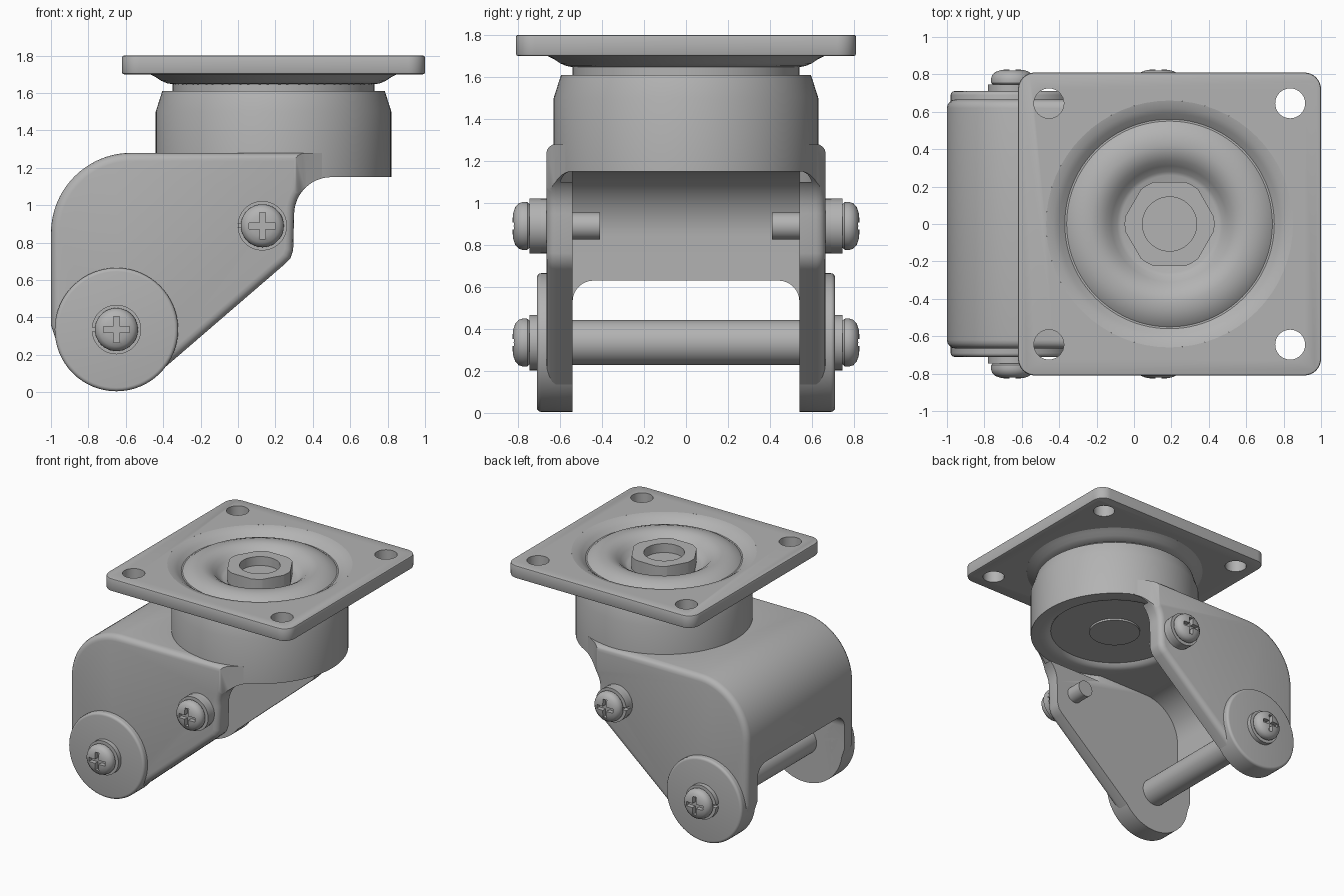
import bpy, bmesh
from math import sin, cos, pi, radians
from mathutils import Matrix, Vector

if "Cube" in bpy.data.objects:
    bpy.data.objects.remove(bpy.data.objects["Cube"])

steel = bpy.data.materials.new("grey_steel")
steel.use_nodes = True
GREY = (0.45, 0.45, 0.45, 1)
steel.diffuse_color = GREY
steel.node_tree.nodes["Principled BSDF"].inputs["Base Color"].default_value = GREY

CX = 0.19            # swivel axis
AXLE = (-0.65, 0.335)
PIN = (0.13, 0.89)


def finish(name, bm):
    bmesh.ops.recalc_face_normals(bm, faces=bm.faces)
    me = bpy.data.meshes.new(name)
    bm.to_mesh(me)
    bm.free()
    ob = bpy.data.objects.new(name, me)
    bpy.context.collection.objects.link(ob)
    me.materials.append(steel)
    return ob


def arc(cx, cy, r, a0, a1, n=16):
    steps = [radians(a0 + (a1 - a0) * i / n) for i in range(n + 1)]
    return [(cx + r * cos(a), cy + r * sin(a)) for a in steps]


def prism(name, pts, axis, lo, hi, rim=0, segs=4):
    """Extrude a 2D outline along an axis, optionally rounding both rims."""
    place = {"x": lambda u, v, w: (w, u, v),
             "y": lambda u, v, w: (u, w, v),
             "z": lambda u, v, w: (u, v, w)}[axis]
    bm = bmesh.new()
    a = [bm.verts.new(place(u, v, lo)) for u, v in pts]
    b = [bm.verts.new(place(u, v, hi)) for u, v in pts]
    caps = [bm.faces.new(a), bm.faces.new(b)]
    n = len(pts)
    for i in range(n):
        j = (i + 1) % n
        bm.faces.new((a[i], a[j], b[j], b[i]))
    bmesh.ops.recalc_face_normals(bm, faces=bm.faces)
    if rim:
        edges = list({e for f in caps for e in f.edges})
        bmesh.ops.bevel(bm, geom=edges, offset=rim, segments=segs,
                        profile=0.5, affect='EDGES', clamp_overlap=False)
    return finish(name, bm)


def lathe(name, profile, x, z=0, side=0, steps=64):
    """Revolve (radius, height); side 0 is upright, -1/+1 points along y."""
    bm = bmesh.new()
    vs = [bm.verts.new((r, 0, h)) for r, h in profile]
    es = [bm.edges.new(p) for p in zip(vs, vs[1:])]
    bmesh.ops.spin(bm, geom=vs + es, cent=(0, 0, 0), axis=(0, 0, 1),
                   angle=2 * pi, steps=steps)
    bmesh.ops.remove_doubles(bm, verts=bm.verts, dist=1e-4)
    turn = Matrix.Rotation(-side * pi / 2, 4, 'X')
    bm.transform(Matrix.Translation((x, 0, z)) @ turn)
    return finish(name, bm)


def drum(name, r, lo, hi, *where, soft=0.0, **kw):
    pts = [(0, lo), (r, lo)]
    if soft:
        pts += arc(r - soft, hi - soft, soft, 0, 90, 4)
    else:
        pts.append((r, hi))
    return lathe(name, pts + [(0, hi)], *where, **kw)


def box(name, centre, size):
    bm = bmesh.new()
    bmesh.ops.create_cube(bm, size=1)
    bm.transform(Matrix.Translation(centre) @ Matrix.Diagonal(Vector(size).to_4d()))
    return finish(name, bm)


def carve(ob, cutter, op='DIFFERENCE'):
    mod = ob.modifiers.new("carve", 'BOOLEAN')
    mod.operation, mod.object, mod.solver = op, cutter, 'EXACT'
    cutter.hide_render = True
    bpy.context.view_layer.objects.active = ob
    bpy.ops.object.modifier_apply(modifier=mod.name)
    bpy.data.objects.remove(cutter)


# Mounting plate with bolt holes and a central opening for the pressed dish
H, R = 0.81, 0.09
outline = []
for k, (sx, sy) in enumerate([(1, 1), (-1, 1), (-1, -1), (1, -1)]):
    outline += arc(CX + sx * (H - R), sy * (H - R), R, 90 * k, 90 * k + 90, 8)
plate = prism("mounting_plate", outline, "z", 1.70, 1.80, rim=0.01, segs=2)
for sx in (-1, 1):
    for sy in (-1, 1):
        hole = prism("hole", arc(CX + sx * 0.645, sy * 0.645, 0.08, 0, 348.75, 31),
                     "z", 1.6, 1.9)
        carve(plate, hole)
carve(plate, drum("opening", 0.66, 1.6, 1.9, CX))

# Pressed dish with raised ring
lathe("pressed_dish", [
    (0, 1.69), (0.26, 1.69), (0.28, 1.70), (0.31, 1.73), (0.34, 1.76), (0.38, 1.782),
    (0.42, 1.79), (0.47, 1.785), (0.52, 1.768), (0.55, 1.745), (0.56, 1.745),
    (0.59, 1.77), (0.62, 1.79), (0.66, 1.80), (0.66, 1.70), (0.63, 1.685),
    (0.60, 1.665), (0.57, 1.652), (0.53, 1.645), (0, 1.645)], CX, steps=96)

# Centre nut with bore
nut = prism("centre_nut", arc(CX, 0, 0.26, 0, 300, 5), "z", 1.68, 1.79)
carve(nut, drum("nut_corners", 0.24, 1.6, 1.9, CX), 'INTERSECT')
carve(nut, drum("nut_bore", 0.145, 1.72, 1.9, CX))

# Swivel neck and housing, hollowed slightly underneath
drum("swivel_neck", 0.54, 1.58, 1.65, CX)
lathe("swivel_housing", [
    (0, 1.61), (0.595, 1.61), (0.63, 1.50), (0.63, 1.15), (0.56, 1.15), (0.53, 1.153),
    (0.50, 1.163), (0.48, 1.185), (0, 1.185)], CX, steps=96)
drum("housing_boss", 0.19, 1.17, 1.25, CX)

# Yoke: side profile trimmed to its plan, then hollowed
profile = ([(-1, 0.36)] + arc(*AXLE, 0.325, 200, 318, 20)
           + [(0.25, 0.685), (0.28, 0.715), (0.295, 0.76)]
           + arc(0.50, 0.95, 0.20, 180, 90, 12) + [(0.50, 1.28)]
           + arc(-0.57, 0.85, 0.43, 90, 180, 20))
yoke = prism("yoke", profile, "y", -0.665, 0.665, rim=0.045)
half = [(0.27, 0.68), (0.31, 0.66), (0.36, 0.625), (0.43, 0.585), (0.49, 0.55)]
plan = [(-1.1, -0.68), *[(x, -y) for x, y in half], *half[::-1], (-1.1, 0.68)]
carve(yoke, prism("plan", plan, "z", -0.2, 1.5), 'INTERSECT')
cavity = [(1.2, -0.1), (1.2, 1.15)] + arc(-0.57, 0.84, 0.31, 90, 180) + [(-0.88, -0.1)]
carve(yoke, prism("cavity", cavity, "y", -0.54, 0.54))
gap = ([(-0.54, -0.1), (0.54, -0.1)] + arc(0.44, 0.53, 0.10, 0, 90, 8)
       + arc(-0.44, 0.53, 0.10, 90, 180, 8))
carve(yoke, prism("rear_gap", gap, "x", -1.2, -0.8))
carve(yoke, drum("housing_seat", 0.625, 1.10, 1.5, CX))

# Axle between the legs
drum("axle", 0.107, -0.6, 0.6, *AXLE, side=1)


def screw(name, x, z, side):
    """Round-head cross screw on a split washer."""
    washer = drum(name + "_washer", 0.132, 0.69, 0.745, x, z, side=side)
    carve(washer, box("split", (x - 0.13, side * 0.72, z), (0.06, 0.2, 0.02)))
    head = lathe(name + "_head", [
        (0, 0.74), (0.10, 0.74), (0.113, 0.755), (0.115, 0.775), (0.108, 0.797),
        (0.09, 0.813), (0.06, 0.824), (0, 0.828)], x, z, side, 48)
    for size in ((0.14, 0.08, 0.032), (0.032, 0.08, 0.14)):
        carve(head, box("slot", (x, side * 0.83, z), size))


# Leg bosses, pins and screws on both sides
for side, label in ((-1, "front"), (1, "back")):
    drum(label + "_leg_boss", 0.33, 0.54, 0.71, *AXLE, side=side, soft=0.02)
    screw(label + "_axle_screw", *AXLE, side)
    drum(label + "_pin", 0.065, 0.41, 0.60, *PIN, side=side)
    drum(label + "_flat_washer", 0.13, 0.65, 0.705, *PIN, side=side, soft=0.01)
    screw(label + "_pin_screw", *PIN, side)

# Smooth shading with sharp edges kept
bpy.ops.object.select_all(action='DESELECT')
for ob in bpy.context.collection.objects:
    if ob.type == 'MESH' and steel.name in ob.data.materials:
        ob.select_set(True)
        bpy.context.view_layer.objects.active = ob
bpy.ops.object.shade_smooth_by_angle(angle=radians(32))
